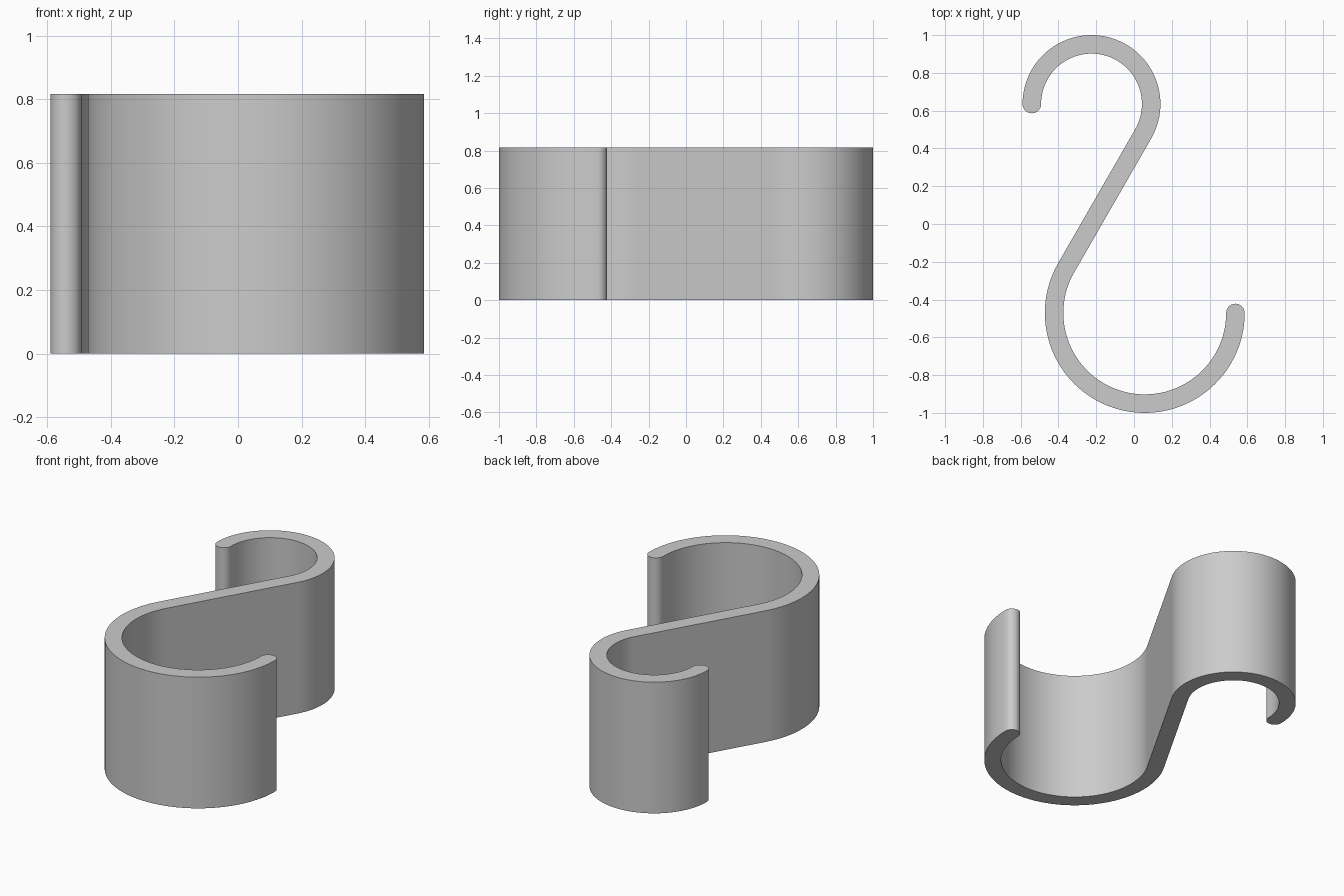
import bpy
import bmesh
from math import pi, radians, cos, sin, atan2, asin
from mathutils import Vector

if "Cube" in bpy.data.objects:
    bpy.data.objects.remove(bpy.data.objects["Cube"], do_unlink=True)

HEIGHT = 0.817
HALF = 0.049                      # half the band thickness
STEPS = 64                        # segments per bend
small_c, small_r = Vector((-0.225, 0.635)), 0.316
large_c, large_r = Vector((0.057, -0.471)), 0.480


def polar(angle):
    return Vector((cos(angle), sin(angle)))


def sweep(start, end, steps):
    return [start + (end - start) * i / steps for i in range(steps + 1)]


# Straight web is the inner tangent shared by both bends
axis = small_c - large_c
web = atan2(axis.y, axis.x) - asin((small_r + large_r) / axis.length)

# Pairs of band edge points, from the small tip to the large tip
pairs = []
for a in sweep(pi, web - pi / 2, STEPS):
    pairs.append((small_c + polar(a) * (small_r + HALF),
                  small_c + polar(a) * (small_r - HALF)))
for a in sweep(web + pi / 2, 2 * pi, STEPS):
    pairs.append((large_c + polar(a) * (large_r - HALF),
                  large_c + polar(a) * (large_r + HALF)))

bm = bmesh.new()
rows = [[bm.verts.new((p.x, p.y, 0)) for p in pair] for pair in pairs]
for (a, b), (c, d) in zip(rows, rows[1:]):
    bm.faces.new((a, b, d, c))


# Rounded tips
def round_tip(row, first, last):
    a, b = row
    mid = (a.co + b.co) / 2
    arc = [bm.verts.new(mid + HALF * polar(t).to_3d())
           for t in sweep(first, last, 14)[1:-1]]
    bm.faces.new([a] + arc + [b])


round_tip(rows[0], pi, 2 * pi)
round_tip(rows[-1], pi, 0)

# Extrude the flat outline to full height
result = bmesh.ops.extrude_face_region(bm, geom=bm.faces[:], use_keep_orig=True)
top = [g for g in result["geom"] if isinstance(g, bmesh.types.BMVert)]
bmesh.ops.translate(bm, verts=top, vec=(0, 0, HEIGHT))
bmesh.ops.recalc_face_normals(bm, faces=bm.faces[:])

mesh = bpy.data.meshes.new("s_hook")
bm.to_mesh(mesh)
bm.free()
hook = bpy.data.objects.new("s_hook", mesh)
bpy.context.collection.objects.link(hook)

# Plain grey material
grey = bpy.data.materials.new("light_grey")
grey.use_nodes = True
grey.diffuse_color = (0.6, 0.6, 0.6, 1)
grey.node_tree.nodes["Principled BSDF"].inputs["Base Color"].default_value = (0.6, 0.6, 0.6, 1)
mesh.materials.append(grey)

bpy.context.view_layer.objects.active = hook
hook.select_set(True)
bpy.ops.object.shade_smooth_by_angle(angle=radians(30))
